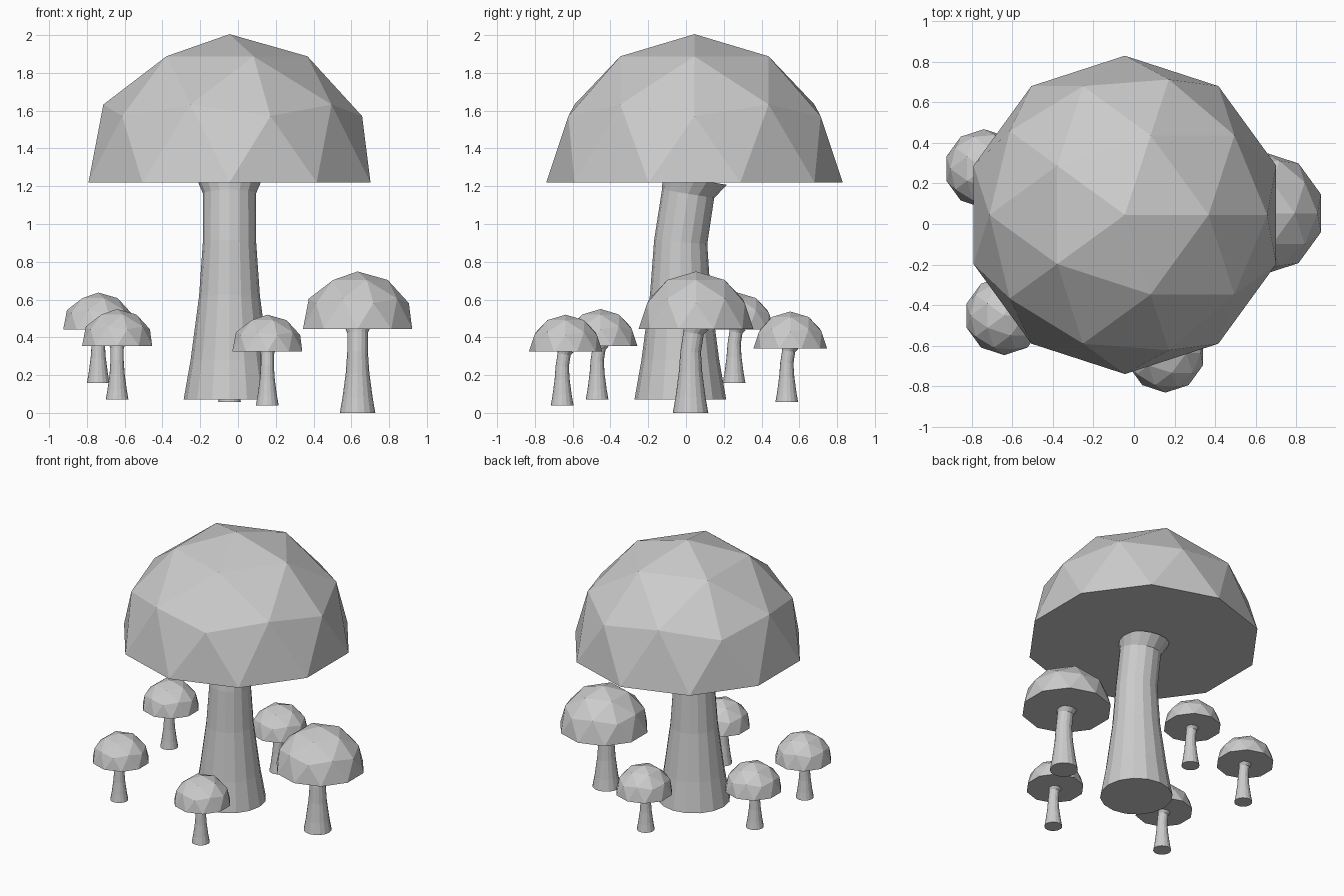
import bpy, bmesh, math

if "Cube" in bpy.data.objects:
    bpy.data.objects.remove(bpy.data.objects["Cube"])

SIDES = 16
CAP_R = 0.785
# stem rings of the large mushroom: y offset from cap axis, height, radius, forward tilt
RINGS = [(-0.075, 0.00, 0.243, 0.0),
         (-0.075, 0.21, 0.206, 0.0),
         (-0.075, 0.55, 0.161, 0.02),
         (-0.073, 0.835, 0.141, 0.08),
         (-0.034, 1.09, 0.140, 0.16),
         (0.002, 1.165, 0.172, 0.16)]
CAP_Z = 1.15


def finish(bm, name, loc, scale):
    bmesh.ops.recalc_face_normals(bm, faces=bm.faces)
    bmesh.ops.scale(bm, vec=(scale,) * 3, verts=bm.verts)
    me = bpy.data.meshes.new(name)
    bm.to_mesh(me)
    bm.free()
    ob = bpy.data.objects.new(name, me)
    ob.location = loc
    bpy.context.collection.objects.link(ob)


def make_cap(name, loc, scale):
    # upper half of an icosphere, closed underneath
    bm = bmesh.new()
    bmesh.ops.create_icosphere(bm, subdivisions=2, radius=CAP_R)
    low = [v for v in bm.verts if v.co.z < -0.01]
    bmesh.ops.delete(bm, geom=low, context='VERTS')
    bmesh.ops.holes_fill(bm, edges=[e for e in bm.edges if e.is_boundary], sides=0)
    bmesh.ops.translate(bm, vec=(0, 0, CAP_Z), verts=bm.verts)
    finish(bm, name, loc, scale)


def make_stem(name, loc, scale):
    # lofted rings that lean backward and flare into the cap
    bm = bmesh.new()
    loops = []
    for y, z, r, tilt in RINGS:
        ring = []
        for i in range(SIDES):
            a = 2 * math.pi * i / SIDES
            s = r * math.sin(a)
            ring.append(bm.verts.new((r * math.cos(a), y + s * math.cos(tilt),
                                      z - s * math.sin(tilt))))
        loops.append(ring)
    for a, b in zip(loops, loops[1:]):
        for i in range(SIDES):
            j = (i + 1) % SIDES
            bm.faces.new((a[i], a[j], b[j], b[i]))
    bm.faces.new(loops[0])
    bm.faces.new(loops[-1])
    finish(bm, name, loc, scale)


# name, cap axis x / y, base height, scale
MUSHROOMS = [("large", -0.045, 0.045, 0.07, 1.0),
             ("right", 0.633, 0.053, 0.0, 0.387),
             ("front_right", 0.155, -0.637, 0.04, 0.248),
             ("front_left", -0.64, -0.452, 0.07, 0.248),
             ("back_left", -0.74, 0.273, 0.157, 0.248),
             ("back", -0.045, 0.552, 0.057, 0.248)]

for label, x, y, z, s in MUSHROOMS:
    make_cap(label + "_mushroom_cap", (x, y, z), s)
    make_stem(label + "_mushroom_stem", (x, y, z), s)
